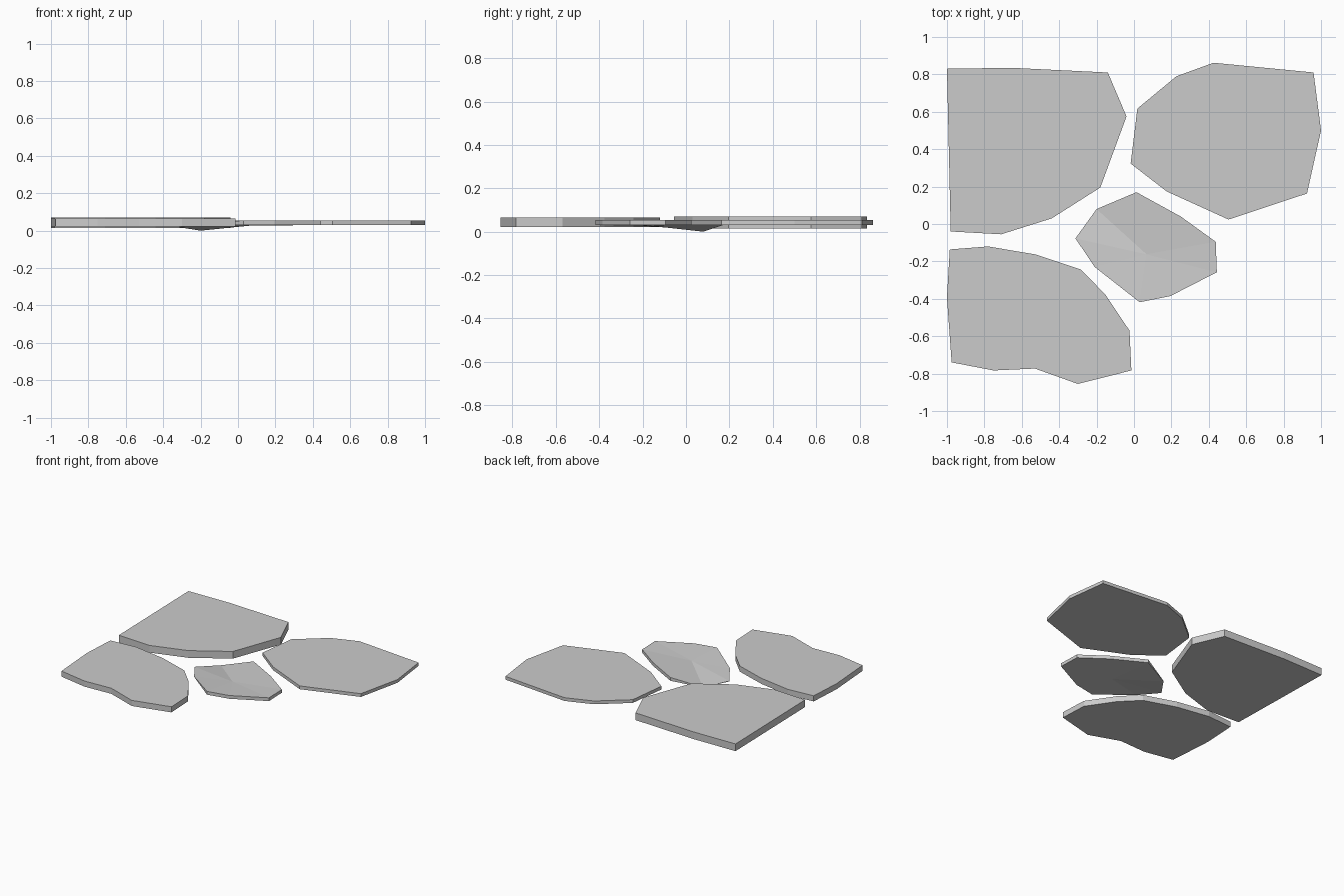
import bpy, bmesh

if "Cube" in bpy.data.objects:
    bpy.data.objects.remove(bpy.data.objects["Cube"])


def finish(name, bm):
    bmesh.ops.recalc_face_normals(bm, faces=bm.faces)
    mesh = bpy.data.meshes.new(name)
    bm.to_mesh(mesh)
    bm.free()
    bpy.context.collection.objects.link(bpy.data.objects.new(name, mesh))


def slab(name, outline, z0, z1):
    """Flat stone: an irregular outline raised from z0 to z1."""
    bm = bmesh.new()
    face = bm.faces.new([bm.verts.new((x, y, z0)) for x, y in outline])
    top = bmesh.ops.extrude_face_region(bm, geom=[face], use_keep_orig=True)["geom"]
    bmesh.ops.translate(bm, vec=(0, 0, z1 - z0),
                        verts=[v for v in top if isinstance(v, bmesh.types.BMVert)])
    finish(name, bm)


# Three whole paving stones
slab("back_left_stone", [
    (-1, .83), (-.655, .835), (-.14, .81), (-.04, .575), (-.18, .195),
    (-.44, .03), (-.71, -.055), (-.98, -.04)], .015, .07)
slab("back_right_stone", [
    (.425, .862), (.96, .81), (1, .5), (.925, .163), (.505, .024),
    (.175, .174), (-.018, .323), (.018, .617), (.227, .79)], .03, .055)
slab("front_left_stone", [
    (-.985, -.136), (-.78, -.12), (-.525, -.163), (-.285, -.243),
    (-.155, -.375), (-.024, -.57), (-.014, -.783), (-.3, -.855),
    (-.53, -.773), (-.75, -.783), (-.975, -.74), (-1, -.393)], .022, .065)

# Small chipped stone: full thickness on the right, worn to a thin edge on the left
bm = bmesh.new()
rim = [(.013, .17), (.25, .04), (.437, -.095), (.443, -.258), (.195, -.385), (.03, -.418)]
edge = [bm.verts.new(p) for p in
        [(-.21, -.23, .03), (-.313, -.077, .018), (-.2, .08, 0)]]
layers = []
for z, centre_z in ((.03, .027), (.055, .042)):
    ring = [bm.verts.new((x, y, z)) for x, y in rim]
    hub = bm.verts.new((.067, -.162, centre_z))
    loop = ring + edge
    for i in range(len(loop)):
        bm.faces.new((hub, loop[i], loop[(i + 1) % len(loop)]))
    layers.append(ring)
    # the worn edge is shared by the top layer but lies a hair above the bottom one
    if z == .03:
        lower_edge = edge
        edge = [bm.verts.new(v.co + type(v.co)((0, 0, .003))) for v in edge]
low, high = layers[0] + lower_edge, layers[1] + edge
for i in range(len(low)):
    j = (i + 1) % len(low)
    bm.faces.new((low[i], low[j], high[j], high[i]))
finish("small_chipped_stone", bm)
